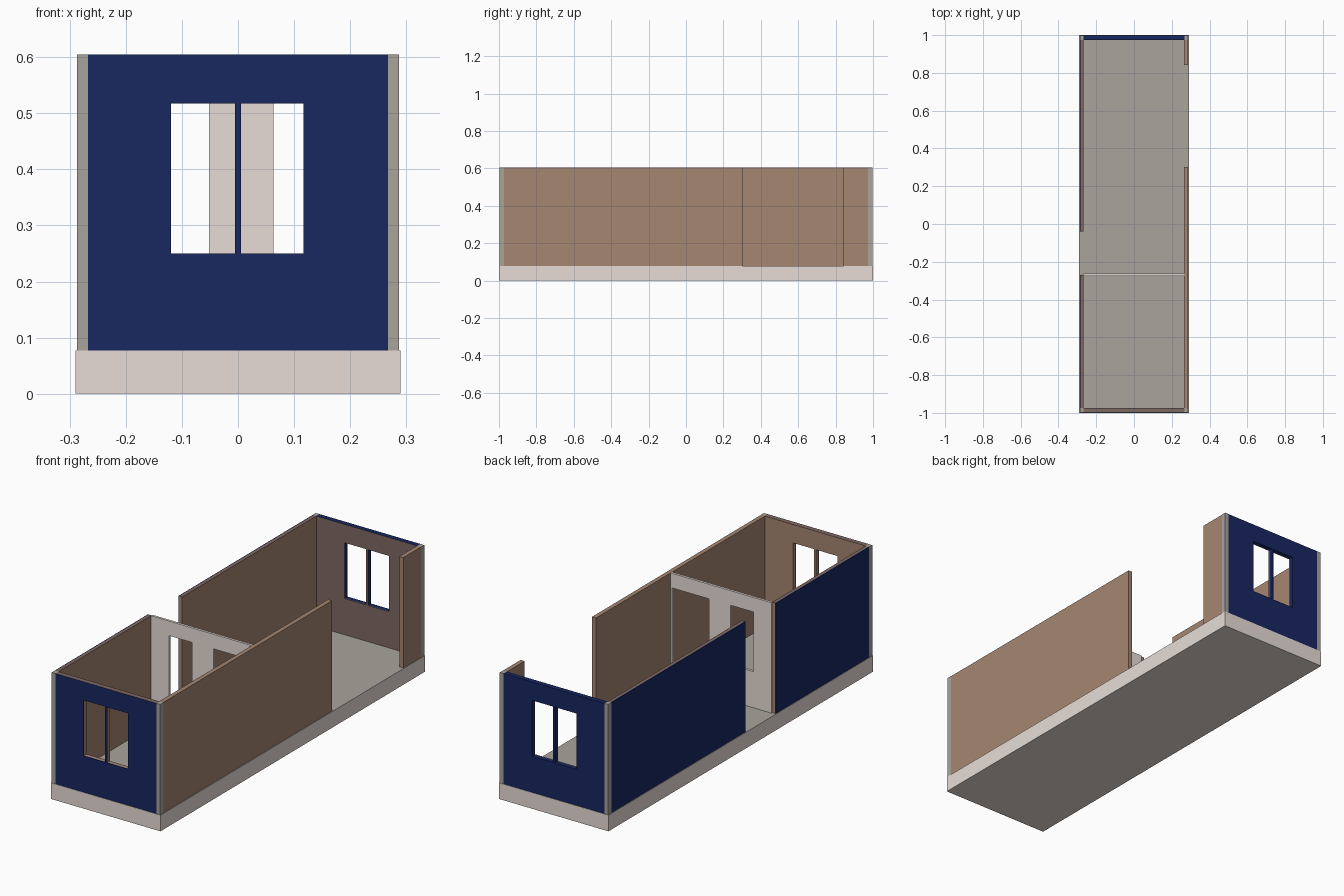
import bpy, bmesh

cube = bpy.data.objects.get("Cube")
if cube:
    bpy.data.objects.remove(cube, do_unlink=True)


def material(name, rgb):
    m = bpy.data.materials.new(name)
    m.use_nodes = True
    m.diffuse_color = (*rgb, 1)
    bsdf = next(n for n in m.node_tree.nodes if n.type == 'BSDF_PRINCIPLED')
    bsdf.inputs["Base Color"].default_value = (*rgb, 1)
    return m


PALE = material("pale_stone", (0.80, 0.72, 0.675))
GREY = material("warm_grey", (0.397, 0.373, 0.339))
BROWN = material("wood_brown", (0.376, 0.238, 0.166))
DARK = material("dark_plum_brown", (0.21, 0.138, 0.125))
NAVY = material("navy_blue", (0.009, 0.02, 0.118))

BASE, TOP = 0.077, 0.605       # wall foot and wall head
SIDE, POST = 0.287, 0.267      # outer and inner wall planes
END, END_IN = 0.998, 0.974


def finish(name, bm, mat):
    bmesh.ops.recalc_face_normals(bm, faces=bm.faces)
    me = bpy.data.meshes.new(name)
    bm.to_mesh(me)
    bm.free()
    me.materials.append(mat)
    ob = bpy.data.objects.new(name, me)
    bpy.context.collection.objects.link(ob)
    return ob


def paint_top(ob, mat):
    """Give the highest upward faces their own colour."""
    ob.data.materials.append(mat)
    head = max(v.co.z for v in ob.data.vertices)
    for f in ob.data.polygons:
        f.material_index = int(f.normal.z > 0.5 and f.center.z > head - 0.001)


def box(name, x, y, z, mat):
    """Box between pairs of limits."""
    bm = bmesh.new()
    bmesh.ops.create_cube(bm, size=1)
    for v in bm.verts:
        v.co = [lim[0] if c < 0 else lim[1] for c, lim in zip(v.co, (x, y, z))]
    return finish(name, bm, mat)


def pierced_panel(name, x, y, holes, mat):
    """Upright panel facing y, with rectangular holes (x0, x1, z0, z1)."""
    xs = sorted({*x, *(h[i] for h in holes for i in (0, 1))})
    zs = sorted({BASE, TOP, *(h[i] for h in holes for i in (2, 3))})
    bm = bmesh.new()
    for a, b in zip(xs, xs[1:]):
        for c, d in zip(zs, zs[1:]):
            u, w = (a + b) / 2, (c + d) / 2
            if any(h[0] < u < h[1] and h[2] < w < h[3] for h in holes):
                continue
            corners = ((a, c), (b, c), (b, d), (a, d))
            bm.faces.new([bm.verts.new((p, y[0], q)) for p, q in corners])
    bmesh.ops.remove_doubles(bm, verts=bm.verts, dist=0.0001)
    grown = bmesh.ops.extrude_face_region(bm, geom=bm.faces[:], use_keep_orig=True)
    for v in grown["geom"]:
        if isinstance(v, bmesh.types.BMVert):
            v.co.y = y[1]
    return finish(name, bm, mat)


# Floor slab: pale sides and underside, grey floor
slab = box("floor_slab", (-0.29, 0.29), (-1, 1), (0, BASE), PALE)
paint_top(slab, GREY)

# Corner posts
for sx, side in ((1, "left"), (-1, "right")):
    for sy, end in ((-1, "front"), (1, "back")):
        box(f"{end}_{side}_post", sorted((sx * POST, sx * SIDE)),
            sorted((sy * END_IN, sy * END)), (BASE, TOP), GREY)

# End walls: navy cladding and a lining, pierced by a window with a mullion
window = (-0.119, 0.117, 0.25, 0.517)
for s, end, split, lining, head in ((-1, "front", 0.993, BROWN, DARK),
                                    (1, "back", 0.979, DARK, NAVY)):
    for part, y, mat in (("cladding", (split, END), NAVY), ("lining", (END_IN, split), lining)):
        span = sorted(s * v for v in y)
        panel = pierced_panel(f"{end}_wall_{part}", (-POST, POST), span, [window], mat)
        paint_top(panel, head)
        box(f"{end}_mullion_{part}", (-0.005, 0.005), span, window[2:], mat)

# Left side wall, plain brown, with a wide opening
for name, y in (("left_wall_long", (-END_IN, 0.302)), ("left_wall_short", (0.841, END_IN))):
    box(name, (0.265, 0.286), y, (BASE, TOP), BROWN)

# Right side wall, navy cladding over brown lining, with a doorway
for name, y in (("right_wall_front", (-END_IN, -0.27)), ("right_wall_back", (-0.04, END_IN))):
    box(name + "_cladding", (-SIDE, -0.283), y, (BASE, TOP), NAVY)
    lining = box(name + "_lining", (-0.283, -POST), y, (BASE, TOP), BROWN)
    paint_top(lining, DARK)

# Inner partition with a doorway and a narrow hatch
pierced_panel("partition", (-POST, 0.265), (-0.275, -0.263),
              [(0.063, 0.257, BASE, 0.535), (-0.172, -0.052, 0.25, 0.535)], PALE)
